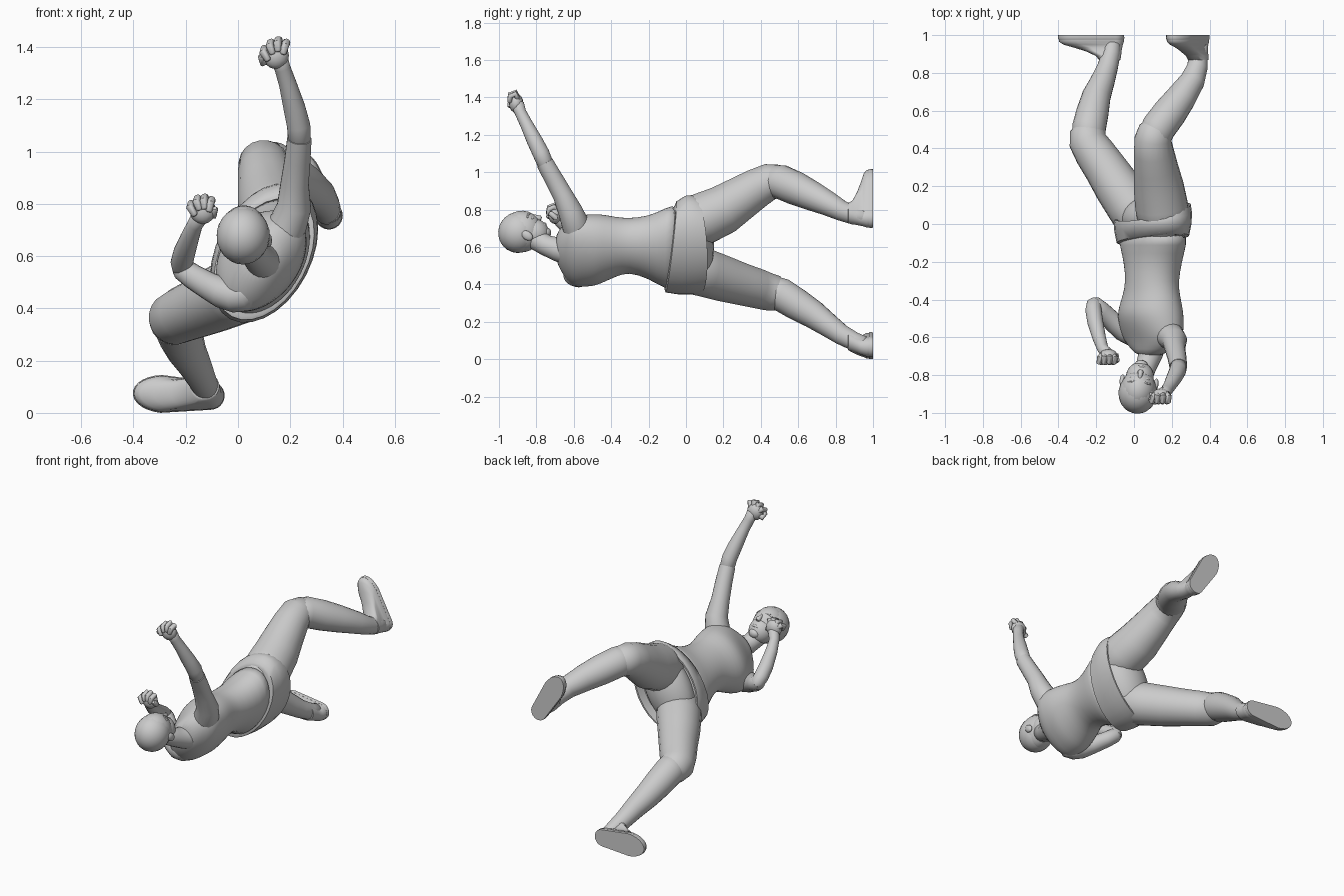
import bpy, bmesh, math
from mathutils import Vector, Matrix

N = 20


def finish(name, bm, sub=0, angle=50):
    bmesh.ops.recalc_face_normals(bm, faces=bm.faces)
    me = bpy.data.meshes.new(name)
    bm.to_mesh(me)
    bm.free()
    ob = bpy.data.objects.new(name, me)
    bpy.context.collection.objects.link(ob)
    if sub:
        ob.modifiers.new("smooth", 'SUBSURF').levels = sub
        ob.modifiers["smooth"].render_levels = sub
    bpy.ops.object.select_all(action='DESELECT')
    ob.select_set(True)
    bpy.context.view_layer.objects.active = ob
    bpy.ops.object.shade_smooth_by_angle(angle=math.radians(angle))
    return ob


def loft(name, rings, sub=0):
    bm = bmesh.new()
    vs = [[bm.verts.new(p) for p in ring] for ring in rings]
    n = len(rings[0])
    for a, b in zip(vs, vs[1:]):
        for i in range(n):
            bm.faces.new((a[i], a[(i + 1) % n], b[(i + 1) % n], b[i]))
    bm.faces.new(vs[0])
    bm.faces.new(vs[-1][::-1])
    return finish(name, bm, sub)


def tube(name, pts, n=N, sub=0, cap=True):
    """Round limb through (x, y, z, radius) points with rounded ends."""
    P = [Vector(p[:3]) for p in pts]
    R = [p[3] for p in pts]
    if cap:
        d0, d1 = (P[0] - P[1]).normalized(), (P[-1] - P[-2]).normalized()
        P = [P[0] + d0 * R[0] * .5] + P + [P[-1] + d1 * R[-1] * .5]
        R = [R[0] * .6] + R + [R[-1] * .6]
    ref = (P[-1] - P[0]).orthogonal().normalized()
    rings = []
    for i, p in enumerate(P):
        t = (P[min(i + 1, len(P) - 1)] - P[max(i - 1, 0)]).normalized()
        u = (ref - t * ref.dot(t)).normalized()
        v = t.cross(u)
        rings.append([p + (u * math.cos(k * math.tau / n) + v * math.sin(k * math.tau / n)) * R[i]
                      for k in range(n)])
    return loft(name, rings, sub)


def ball(name, c, r, basis=Matrix.Identity(3), seg=24):
    bm = bmesh.new()
    m = Matrix.Translation(c) @ basis.to_4x4() @ Matrix.Diagonal((*r, 1))
    bmesh.ops.create_uvsphere(bm, u_segments=seg, v_segments=seg // 2, radius=1, matrix=m)
    return finish(name, bm)


def axes(deg):
    a = math.radians(deg)
    return Vector((math.cos(a), 0, math.sin(a))), Vector((-math.sin(a), 0, math.cos(a)))


def oval(y, cx, cz, a, b, deg, slant=0, tilt=0, front=0):
    """Body section; front pushes the chest side outwards."""
    u, n = axes(deg)
    out = []
    for k in range(28):
        c, s = math.cos(k * math.tau / 28), math.sin(k * math.tau / 28)
        out.append(Vector((cx, y - slant * s + tilt * c, cz)) + u * a * c + n * (b * s + front * max(s, 0)))
    return out


# Shirt: leaning ovals from neck to hips
loft("shirt", [oval(*r) for r in (
    (-.70, .085, .60, .065, .06, 55), (-.665, .09, .585, .14, .085, 55),
    (-.61, .10, .575, .215, .12, 55), (-.56, .097, .578, .217, .132, 54, 0, 0, .01),
    (-.49, .095, .58, .212, .143, 54, 0, 0, .025), (-.44, .093, .59, .197, .142, 53, 0, 0, .018),
    (-.38, .092, .60, .175, .138, 52), (-.31, .095, .61, .152, .13, 50),
    (-.20, .10, .598, .18, .14, 55), (-.11, .10, .59, .235, .155, 60),
    (-.03, .10, .605, .265, .16, 63))], 1)

# Hip wrap: wide flared hem below the shirt, open towards the legs
loft("hip_wrap", [oval(*r) for r in (
    (-.085, .10, .598, .245, .155, 62, 0, .03), (-.08, .10, .60, .262, .167, 62, 0, .03),
    (-.02, .10, .610, .283, .178, 63, .01, .02), (.03, .10, .612, .284, .182, 63, .03, .005),
    (.065, .10, .612, .272, .178, 63, .05, 0), (.065, .10, .612, .262, .168, 63, .05, 0),
    (.02, .10, .612, .25, .16, 63, .04, 0))])
u, n = axes(63)
hips = Matrix((u, Vector((0, 1, 0)), n)).transposed()
ball("pelvis", (.10, .03, .605), (.245, .12, .145), hips)

# Neck
tube("neck", [(.10, -.60, .575, .085), (.088, -.69, .588, .064), (.065, -.75, .61, .056), (.03, -.83, .66, .06)])

# Head with hair cap, jaw, ears and face
f = Vector((.08, .55, .83)).normalized()
h = Vector((-.1, -.83, .55))
h = (h - f * h.dot(f)).normalized()
r = f.cross(h)
hb = Matrix((r, f, h)).transposed()
C = Vector((.022, -.878, .683))


def at(x, y, z):
    return C + r * x + f * y + h * z


ball("skull", C, (.094, .112, .11), hb)
ball("jaw", at(0, .03, -.062), (.074, .078, .08), hb)
ball("chin", at(0, .066, -.112), (.036, .03, .028), hb)
ball("hair", at(0, -.014, .012), (.102, .111, .108), hb)
tube("nose", [(*at(0, .104, -.005), .009), (*at(0, .112, -.042), .016)], 10)
tube("lips", [(*at(-.022, .095, -.082), .007), (*at(0, .102, -.082), .009), (*at(.022, .095, -.082), .007)], 8)
for s, side in ((1, "a"), (-1, "b")):
    ball("ear_" + side, at(.09 * s, .005, -.045), (.014, .024, .034), hb, 14)
    ball("eye_" + side, at(.036 * s, .09, -.012), (.016, .012, .010), hb, 12)
    tube("brow_" + side, [(*at(.015 * s, .104, .012), .005), (*at(.04 * s, .098, .018), .005),
                          (*at(.06 * s, .083, .01), .005)], 8)

# Arms: sleeve to the elbow, bare forearm
tube("left_sleeve", [(.17, -.58, .67, .07), (.19, -.59, .72, .074), (.215, -.618, .79, .066), (.217, -.66, .88, .054),
                     (.228, -.71, .97, .050), (.235, -.755, 1.05, .047)], cap=False)
tube("left_forearm", [(.235, -.75, 1.04, .043), (.232, -.775, 1.10, .045), (.215, -.81, 1.17, .042),
                      (.19, -.855, 1.26, .034), (.17, -.885, 1.32, .031), (.155, -.90, 1.36, .036)])
tube("right_sleeve", [(.03, -.59, .46, .07), (-.02, -.575, .45, .066), (-.06, -.56, .46, .06), (-.11, -.52, .485, .053),
                      (-.17, -.46, .52, .048), (-.212, -.425, .55, .044)])
tube("right_forearm", [(-.21, -.42, .545, .040), (-.215, -.455, .575, .043), (-.205, -.52, .615, .042),
                       (-.185, -.60, .67, .036), (-.165, -.66, .72, .030), (-.14, -.69, .76, .034)])


# Fists: palm, four curled fingers and a thumb
def fist(side, c, knuckles, thumb):
    c = Vector(c)
    ball(side + "_palm", c, (.05, .038, .052), seg=16)
    for i, (x, z) in enumerate(knuckles):
        k = c + Vector((x, -.005, z))
        tube(f"{side}_finger_{i + 1}", [(*(c + Vector((x * .6, .01, z * .4))), .016), (*k, .016),
                                       (*(k + Vector((-.004, -.026, -.012))), .015),
                                       (*(k + Vector((-x * .3, -.03, -.04))), .013)], 10)
    tube(side + "_thumb", [(*c, .02), (*(c + Vector(thumb)), .017),
                           (*(c + Vector(thumb) + Vector((0, -.025, .02))), .014)], 10)


fist("left", (.145, -.908, 1.368), ((-.045, .025), (-.02, .05), (.01, .06), (.04, .05)), (-.055, 0, -.025))
fist("right", (-.135, -.70, .775), ((-.045, .025), (-.02, .046), (.008, .05), (.034, .04)), (.045, 0, -.015))

# Legs: thigh to the knee cuff, then shin
tube("left_thigh", [(.16, .0, .72, .135), (.145, .10, .755, .14), (.13, .20, .80, .133), (.115, .30, .865, .118),
                    (.105, .38, .915, .107), (.10, .45, .95, .098), (.115, .50, .95, .090)])
tube("left_shin", [(.105, .45, .95, .088), (.13, .51, .947, .092), (.19, .59, .912, .090), (.25, .67, .875, .080),
                   (.31, .76, .832, .066), (.335, .83, .795, .055), (.342, .90, .768, .049), (.35, .95, .76, .044)])
tube("right_thigh", [(.05, .0, .49, .135), (-.02, .10, .462, .130), (-.09, .20, .43, .123), (-.155, .30, .40, .113),
                     (-.21, .38, .378, .107), (-.245, .44, .36, .101), (-.245, .49, .352, .093)])
tube("right_shin", [(-.24, .45, .362, .087), (-.238, .51, .345, .090), (-.22, .59, .295, .086), (-.198, .68, .24, .076),
                    (-.165, .76, .182, .064), (-.14, .83, .132, .055), (-.122, .90, .095, .050), (-.115, .95, .08, .044)])


# Shoes: rounded sole at y = 1 with a wider ball, rising to the ankle
def shoe(side, toe, tr, heel, hr, ankle):
    T, H, A = (Vector((p[0], 0, p[1])) for p in (toe, heel, ankle))
    d = (T - H).normalized()
    w = Vector((d.z, 0, -d.x))

    def ring(y, reach, k):
        back = A.lerp(H, min(1, max(0, (y - .87) / .07)))
        out = []
        for i in range(28):
            t = (i + .5) * math.tau / 28
            c, s = math.cos(t), math.sin(t)
            base, rad = (back.lerp(T, reach), hr + (tr - hr) * reach) if c > 0 else (back, hr)
            if c > 0 and reach > .5:    # slide the widest point back for a tapered toe
                base = base - d * .05 * (1 - c)
            out.append(base + (d * c + w * s) * rad * k + Vector((0, y, 0)))
        return out
    loft(side + "_sole", [ring(1, 1, .98), ring(.982, 1, 1), ring(.978, 1, .96)])
    loft(side + "_shoe", [ring(.98, 1, .95), ring(.965, .99, .95), ring(.95, .93, .85), ring(.935, .72, .82),
                          ring(.915, .42, .86), ring(.89, .14, .95), ring(.868, .03, .98), ring(.866, .03, .85)])


shoe("left", (.226, .955), .066, (.348, .755), .053, (.342, .778))
shoe("right", (-.33, .074), .073, (-.105, .066), .054, (-.125, .102))
